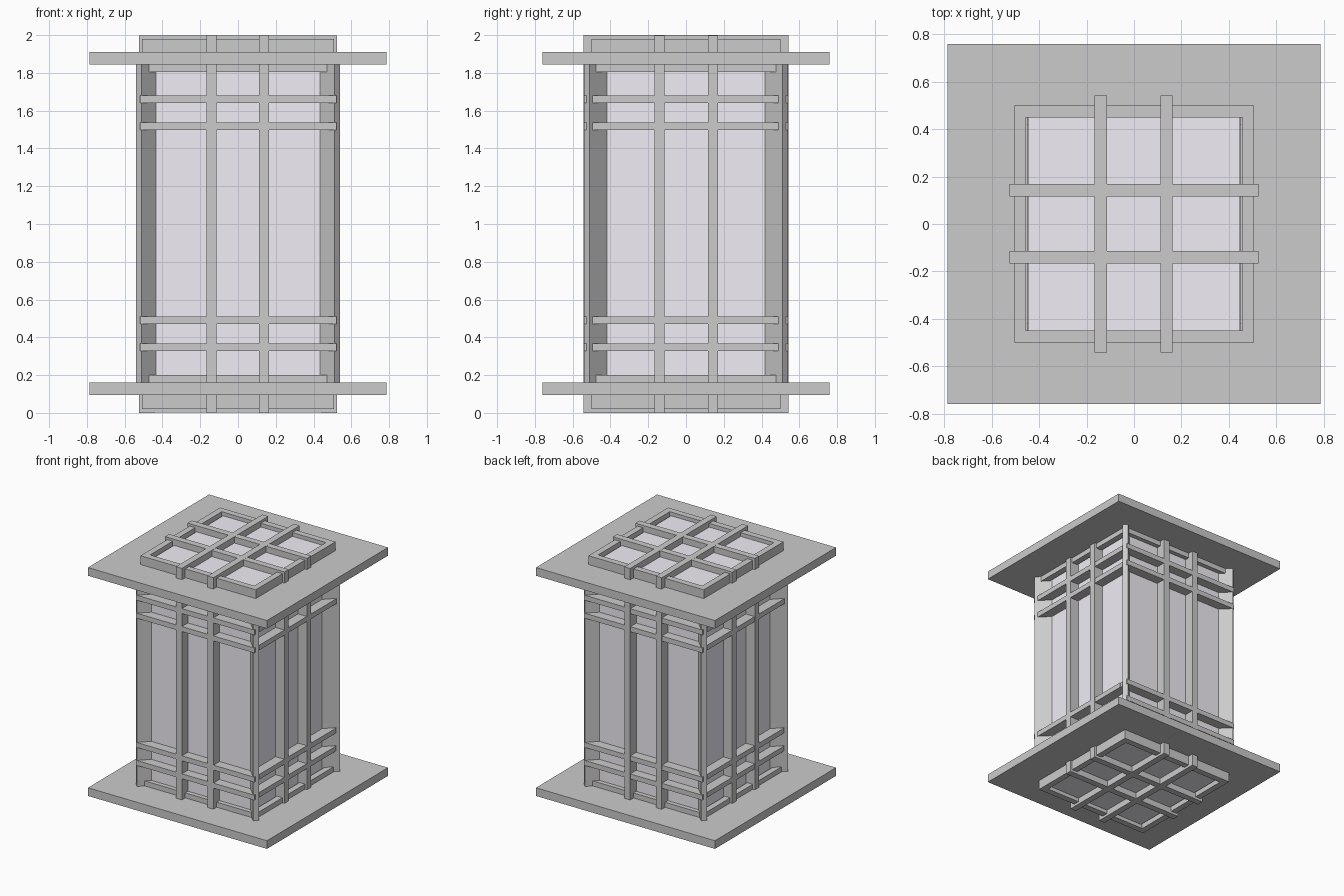
import bpy, bmesh, math
from mathutils import Matrix

if "Cube" in bpy.data.objects:
    bpy.data.objects.remove(bpy.data.objects["Cube"])

glass_mat = bpy.data.materials.new("frosted_glass")
glass_mat.diffuse_color = (0.88, 0.85, 0.92, 1)
glass_mat.use_nodes = True
glass_mat.node_tree.nodes["Principled BSDF"].inputs["Base Color"].default_value = glass_mat.diffuse_color


def add_box(bm, x0, x1, y0, y1, z0, z1, rot=0):
    """Add an axis-aligned box, then turn it about the z axis."""
    m = (Matrix.Rotation(rot, 4, 'Z')
         @ Matrix.Translation(((x0 + x1) / 2, (y0 + y1) / 2, (z0 + z1) / 2))
         @ Matrix.Diagonal((x1 - x0, y1 - y0, z1 - z0, 1)))
    bmesh.ops.create_cube(bm, size=1, matrix=m)


def make(name, boxes, mat=None):
    bm = bmesh.new()
    for b in boxes:
        add_box(bm, *b)
    me = bpy.data.meshes.new(name)
    bm.to_mesh(me)
    bm.free()
    ob = bpy.data.objects.new(name, me)
    bpy.context.collection.objects.link(ob)
    if mat:
        me.materials.append(mat)
    return ob


def square_ring(name, ox, oy, ix, iy, z0, z1):
    """Rectangular ring with outer half sizes ox, oy and inner ix, iy."""
    bm = bmesh.new()
    signs = [(-1, -1), (1, -1), (1, 1), (-1, 1)]
    loops = [[bm.verts.new((sx * hx, sy * hy, z)) for sx, sy in signs]
             for hx, hy, z in [(ox, oy, z0), (ox, oy, z1), (ix, iy, z1), (ix, iy, z0)]]
    for k in range(4):
        a, b = loops[k], loops[(k + 1) % 4]
        for i in range(4):
            j = (i + 1) % 4
            bm.faces.new((a[i], a[j], b[j], b[i]))
    me = bpy.data.meshes.new(name)
    bm.to_mesh(me)
    bm.free()
    ob = bpy.data.objects.new(name, me)
    bpy.context.collection.objects.link(ob)
    return ob


# Glass body
make("glass_body", [(-0.447, 0.447, -0.465, 0.465, 0.05, 1.95)], glass_mat)

# Overhanging plates and raised rims, bottom and top
for name, p0, p1, r0, r1 in [("bottom", 0.095, 0.16, 0.02, 0.2),
                             ("top", 1.845, 1.91, 1.805, 1.98)]:
    square_ring(name + "_plate", 0.787, 0.76, 0.45, 0.45, p0, p1)
    square_ring(name + "_rim", 0.507, 0.5, 0.458, 0.45, r0, r1)

# Diagonal corner fins
make("corner_fins", [(0.6, 0.7425, -0.021, 0.021, 0.16, 1.845,
                      math.radians(45 + 90 * k)) for k in range(4)])

# Bars that wrap right round the body, both ways
W = 0.026
for i, c in enumerate((-0.14, 0.137)):
    make(f"front_back_wrap_bar_{i + 1}",
         [(c - W, c + W, -0.542, -0.45, 0, 2), (c - W, c + W, 0.45, 0.542, 0, 2),
          (c - W, c + W, -0.46, 0.46, 0, 0.06), (c - W, c + W, -0.46, 0.46, 1.94, 2)])
for i, c in enumerate((-0.14, 0.143)):
    make(f"side_wrap_bar_{i + 1}",
         [(-0.525, -0.44, c - W, c + W, 0, 1.999), (0.44, 0.525, c - W, c + W, 0, 1.999),
          (-0.45, 0.45, c - W, c + W, 0.001, 0.06), (-0.45, 0.45, c - W, c + W, 1.94, 1.999)])

# Horizontal cross bars; the lower side bars stop short at one end
for i, z in enumerate((0.347, 0.49, 1.517, 1.66)):
    a, b = z - 0.02, z + 0.02
    end = 0.46 if z < 1 else 0.49
    make(f"front_back_cross_bar_{i + 1}",
         [(-0.52, 0.522, -0.541, -0.46, a, b), (-0.522, 0.52, 0.46, 0.541, a, b)])
    make(f"side_cross_bar_{i + 1}",
         [(0.44, 0.524, -0.495, end, a, b), (-0.524, -0.44, -end, 0.495, a, b)])
